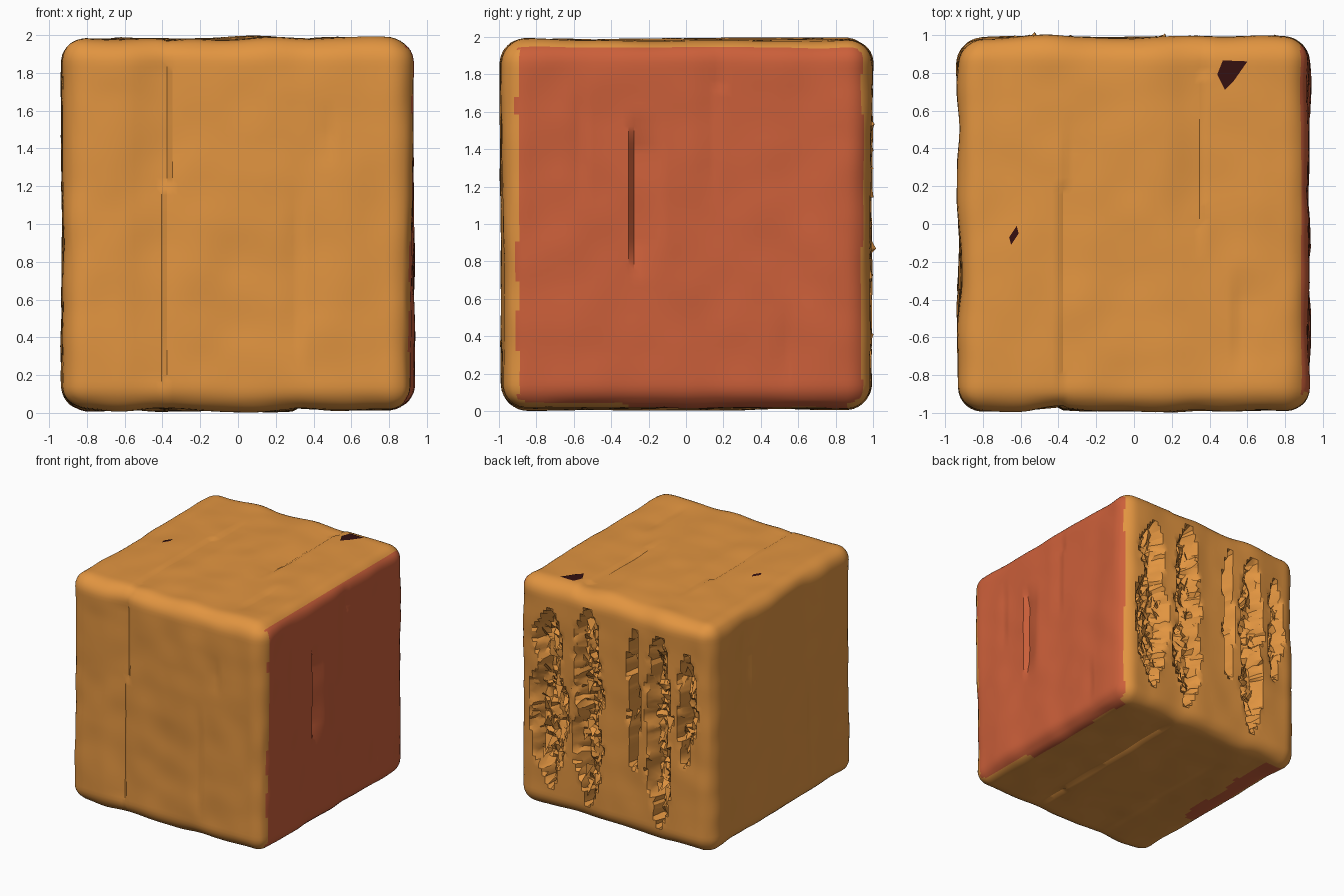
import bpy, bmesh, math, random
from mathutils import Vector, noise

if "Cube" in bpy.data.objects:
    bpy.data.objects.remove(bpy.data.objects["Cube"])

random.seed(4)
HALF = Vector((0.925, 0.985, 0.985))
R = 0.13


def mat(name, rgb):
    m = bpy.data.materials.new(name)
    m.diffuse_color = (*rgb, 1)
    m.use_nodes = True
    m.node_tree.nodes["Principled BSDF"].inputs["Base Color"].default_value = m.diffuse_color
    return m


WOOD = mat("orange wood", (0.76, 0.30, 0.052))
RED = mat("red paint", (0.60, 0.115, 0.042))
DARK = mat("dark hole", (0.035, 0.005, 0.005))

# Splits in the wood: side axis, sign, position across, range along the grain, ramp width, depth
SPLITS = [
    (1, -1, -0.38, -1.0, 1.0, -0.20, 0.022),
    (1, -1, 0.34, -0.8, 0.2, -0.12, 0.012),
    (1, -1, 0.50, 0.3, 0.65, -0.16, 0.015),
    (2, 1, 0.36, -0.2, 1.0, -0.18, 0.018),
    (2, 1, -0.38, -1.0, 0.6, 0.18, 0.015),
    (2, 1, 0.55, -0.8, -0.2, 0.14, 0.012),
    (0, 1, -0.29, -0.3, 0.6, 0.16, 0.045),
    (0, 1, 0.17, 0.1, 0.95, -0.14, 0.015),
    (0, 1, -0.55, 0.1, 0.8, -0.10, 0.012),
    (0, 1, 0.58, -0.9, -0.4, -0.12, 0.012),
    (0, -1, 0.45, -0.1, 0.9, 0.12, 0.012),
    (0, -1, -0.35, -0.9, 0.1, -0.12, 0.012),
    (2, -1, 0.30, -0.9, 0.9, 0.15, 0.015),
    (2, -1, -0.40, -0.9, 0.6, -0.15, 0.012),
]

# Rotten channels in the back: centre x, half width, low z, high z, depth
GOUGES = [
    (0.62, 0.17, -0.78, 0.75, 0.12),
    (0.25, 0.14, -0.86, 0.86, 0.13),
    (-0.19, 0.05, -0.45, 0.80, 0.16),
    (-0.43, 0.13, -0.84, 0.80, 0.13),
    (-0.69, 0.09, -0.25, 0.68, 0.11),
]


def gouge_depth(x, z):
    best = 0
    for cx, w, lo, hi, depth in GOUGES:
        if lo < z < hi:
            t = (z - lo) / (hi - lo)
            ww = w * min(1, 4.5 * min(t, 1 - t)) ** 0.6
            ww *= 0.85 + 0.5 * noise.noise((cx * 9, z * 5, 2))
            e = abs(x - cx - 0.04 * noise.noise((cx * 5, z * 3, 8))) / max(ww, 0.01)
            if e < 1:
                best = max(best, depth * min(1, 2.2 * (1 - e)))
    return best


def wood_surface(p):
    """Moves a point of the block (about the origin) onto the worn, rounded surface."""
    inner = Vector([max(-h + R, min(h - R, c)) for c, h in zip(p, HALF)])
    n = p - inner
    n = n.normalized() if n.length > 1e-6 else Vector((0, 0, 1))
    q = inner + n * R
    # Grain runs along y on top and bottom, along z on the four walls
    wall = Vector((p.x * 3.2, p.y * 3.2, p.z * 0.7))
    flat = Vector((p.x * 3.2, p.y * 0.7, p.z * 3.2))
    k = n.z * n.z
    off = 0.020 * ((1 - k) * noise.noise(wall) + k * noise.noise(flat))
    off += 0.008 * noise.noise(p * 4.5)
    for axis, sign, pos, lo, hi, ramp, depth in SPLITS:
        if n[axis] * sign > 0.6:
            across = q.y if axis == 0 else q.x
            along = q.y if axis == 2 else q.z
            t = (across - pos - 0.02 * along) / ramp
            if 0 <= t < 1 and lo < along < hi:
                fade = min(1, 5 * (along - lo), 5 * (hi - along))
                off -= depth * (1 - t) * fade
    q += n * off
    if n.y > 0.9:
        d = gouge_depth(p.x, p.z)
        if d > 0:
            q.y -= d * (1 + 0.35 * noise.noise((p.x * 16, p.z * 5, 1)))
            q += Vector((random.uniform(-1, 1) * 0.012, random.uniform(-1, 1) * 0.025,
                         random.uniform(-1, 1) * 0.012))
    return q


def add_object(name, bm, mats):
    me = bpy.data.meshes.new(name)
    bm.to_mesh(me)
    bm.free()
    ob = bpy.data.objects.new(name, me)
    bpy.context.collection.objects.link(ob)
    for m in mats:
        me.materials.append(m)
    ob.location.z = 1.0
    return ob


# Wooden block
bm = bmesh.new()
bmesh.ops.create_cube(bm, size=2)
bmesh.ops.subdivide_edges(bm, edges=bm.edges[:], cuts=63, use_grid_fill=True)
for v in bm.verts:
    v.co = Vector([c * h for c, h in zip(v.co, HALF)])
    v.co = wood_surface(v.co)
for f in bm.faces:
    c = f.calc_center_median()
    wob = 0.02 * noise.noise(c * 5)
    side = c.x > 0.875 + wob and -0.90 + wob < c.y < 0.94 + wob and c.z < 0.945 + wob
    under_edge = c.z < -0.9 and c.x > 0.82 + 2 * wob and -0.3 < c.y < 0.85
    under_patch = (c.z < -0.9 and -0.25 < c.y < 0.85
                   and abs(c.x + 0.78) < 0.07 + 3 * wob)
    f.material_index = int(side or under_edge or under_patch)
block = add_object("wooden_block", bm, [WOOD, RED])
bpy.context.view_layer.objects.active = block
block.select_set(True)
bpy.ops.object.shade_smooth_by_angle(angle=math.radians(30))

# Loose splinters standing in the rotten channels
bm = bmesh.new()
for cx, w, lo, hi, depth in GOUGES:
    for i in range(int(w * 220)):
        x = cx + random.uniform(-0.75, 0.75) * w
        z = random.uniform(lo + 0.12, hi - 0.12)
        y = HALF.y - depth * random.uniform(0.45, 1.0)
        ln, wd = random.uniform(0.05, 0.14), random.uniform(0.015, 0.04)
        pts = [(x - wd, y - 0.03, z), (x + wd, y + random.uniform(-0.03, 0.02), z + 0.02),
               (x + random.uniform(-wd, wd), min(y + 0.03, 0.975), z + random.choice((-1, 1)) * ln)]
        vs = [bm.verts.new(p) for p in pts]
        f = bm.faces.new(vs)
        f.normal_update()
        if f.normal.y < 0:
            f.normal_flip()
add_object("back_splinters", bm, [WOOD])

# Small dark holes in the top
bm = bmesh.new()
for outline in ([(0.44, 0.79), (0.48, 0.71), (0.53, 0.76), (0.60, 0.86), (0.47, 0.865)],
                [(-0.66, -0.07), (-0.65, -0.11), (-0.61, -0.05), (-0.62, -0.01)]):
    vs = []
    for x, y in outline:
        vs.append(bm.verts.new(wood_surface(Vector((x, y, HALF.z))) + Vector((0, 0, 0.005))))
    bm.faces.new(vs)
add_object("top_holes", bm, [DARK])
